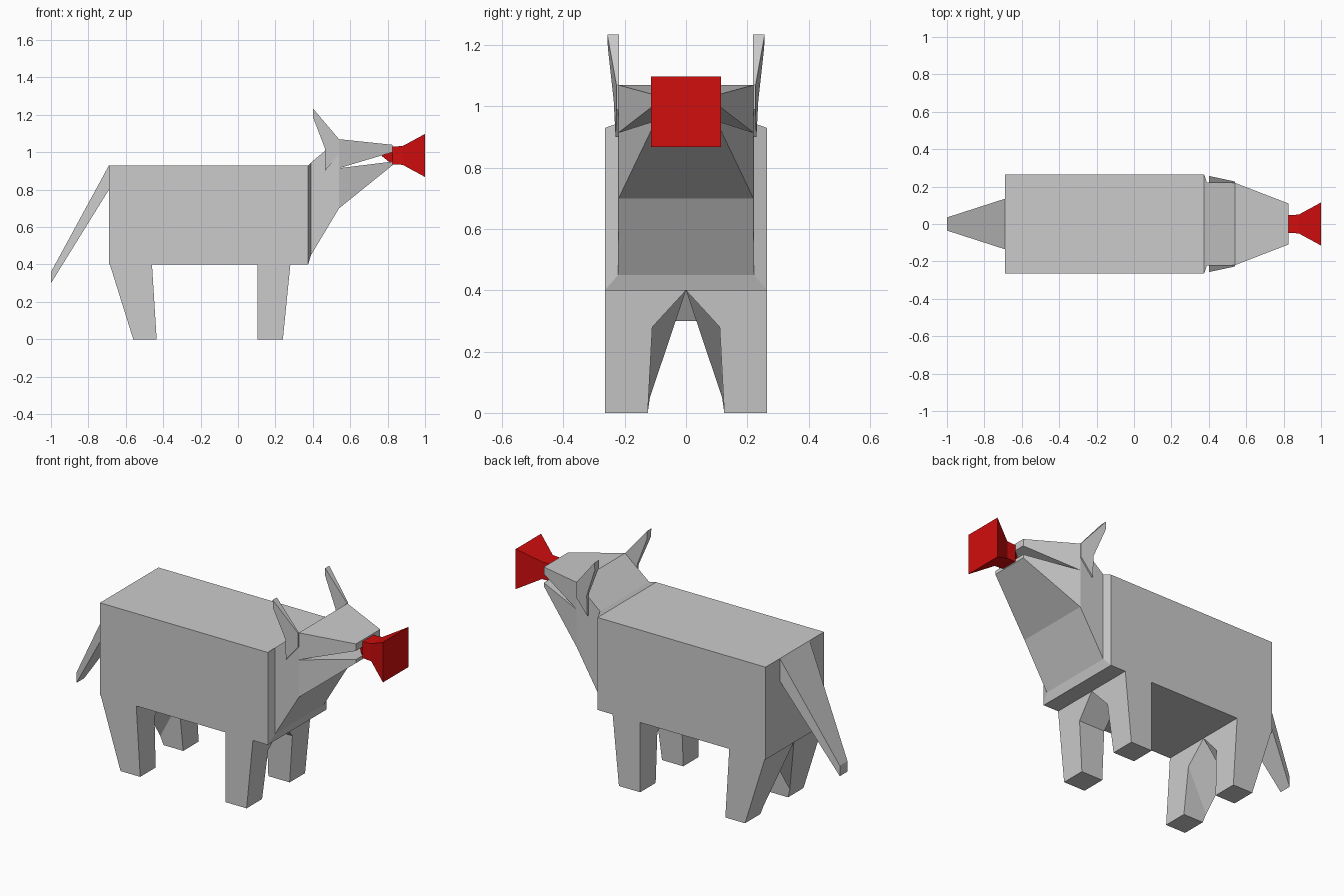
import bpy, bmesh

if "Cube" in bpy.data.objects:
    bpy.data.objects.remove(bpy.data.objects["Cube"])


def material(name, rgb):
    m = bpy.data.materials.new(name)
    m.diffuse_color = (*rgb, 1)
    m.use_nodes = True
    m.node_tree.nodes["Principled BSDF"].inputs["Base Color"].default_value = m.diffuse_color
    return m


GREY = material("light grey", (0.6, 0.6, 0.6))
RED = material("red", (0.64, 0.004, 0.004))


def loft(name, sections, mat=GREY):
    """Skin a row of sections with equal point counts and cap both ends."""
    bm = bmesh.new()
    rings = [[bm.verts.new(p) for p in s] for s in sections]
    for a, b in zip(rings, rings[1:]):
        for i in range(len(a)):
            j = (i + 1) % len(a)
            bm.faces.new((a[i], a[j], b[j], b[i]))
    bm.faces.new(rings[0])
    bm.faces.new(rings[-1])
    bmesh.ops.recalc_face_normals(bm, faces=bm.faces)
    me = bpy.data.meshes.new(name)
    bm.to_mesh(me)
    bm.free()
    me.materials.append(mat)
    ob = bpy.data.objects.new(name, me)
    bpy.context.collection.objects.link(ob)
    return ob


def rect(x, half, low, high):
    return [(x, -half, low), (x, half, low), (x, half, high), (x, -half, high)]


def box_loft(name, rows, mat=GREY):
    return loft(name, [rect(*r) for r in rows], mat)


# Trunk and neck, narrowing sharply at the shoulder
box_loft("body", [(-0.69, 0.265, 0.40, 0.93), (0.375, 0.265, 0.40, 0.93)])
box_loft("neck", [(0.375, 0.265, 0.40, 0.93), (0.39, 0.222, 0.45, 0.945),
                  (0.54, 0.22, 0.70, 1.07)])

# Jaws, open in a wedge
box_loft("upper_jaw", [(0.54, 0.22, 0.915, 1.07), (0.825, 0.11, 1.00, 1.04)])
box_loft("lower_jaw", [(0.54, 0.22, 0.70, 0.915), (0.825, 0.11, 0.93, 0.95)])

# Tail slanting down behind
box_loft("tail", [(-0.69, 0.135, 0.80, 0.93), (-1.0, 0.035, 0.30, 0.36)])

# Red flared block held in the mouth
C = 0.983
box_loft("mouth_piece", [(x, h, C - h, C + h) for x, h in
                         ((0.77, 0.004), (0.825, 0.048), (0.88, 0.05), (1.0, 0.115))], RED)


def leg(name, side, front_x, rear_x, rear_knee):
    """Leg whose inner side arches up to the centre line under the belly.
    front_x and rear_x hold x at the foot and at the belly."""
    def section(xs, knee):
        outline = ((0.265, 0), (0.265, 0.4), (0, 0.4), knee, (0.125, 0))
        return [(xs[0] + (xs[1] - xs[0]) * z / 0.4, side * y, z) for y, z in outline]
    loft(name, [section(front_x, (0.11, 0.28)), section(rear_x, rear_knee)])


for side, tag in ((-1, "right"), (1, "left")):
    leg("front_leg_" + tag, side, (0.24, 0.28), (0.105, 0.105), (0.11, 0.28))
    leg("hind_leg_" + tag, side, (-0.435, -0.46), (-0.56, -0.685), (0.118, 0.05))
    # Ear: thin outline in x, z with the outer side leaning out at the tip
    ear = ((0.40, 1.235, 0.257), (0.54, 1.07, 0.227), (0.54, 0.99, 0.227),
           (0.465, 0.90, 0.23), (0.465, 1.02, 0.236), (0.40, 1.19, 0.255))
    loft("ear_" + tag, [[(x, side * 0.219, z) for x, z, y in ear],
                        [(x, side * y, z) for x, z, y in ear]])
